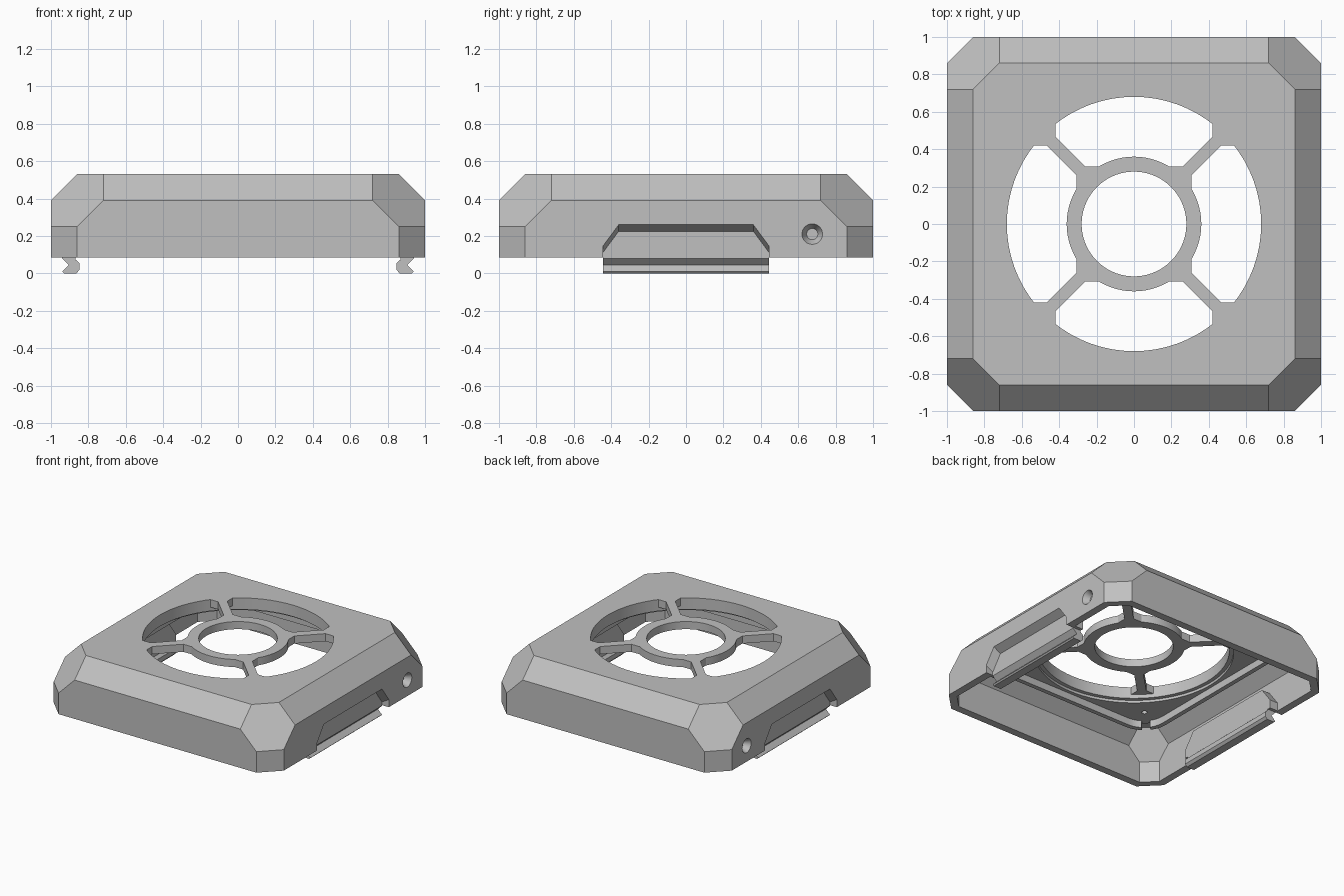
import bpy, bmesh, math
from mathutils import Vector

cube = bpy.data.objects.get("Cube")
if cube:
    bpy.data.objects.remove(cube, do_unlink=True)

grey = bpy.data.materials.new("light_grey")
grey.use_nodes = True
COLOUR = (0.53, 0.53, 0.53, 1)
grey.diffuse_color = COLOUR
grey.node_tree.nodes["Principled BSDF"].inputs["Base Color"].default_value = COLOUR


def finish(name, bm):
    bmesh.ops.recalc_face_normals(bm, faces=bm.faces)
    mesh = bpy.data.meshes.new(name)
    bm.to_mesh(mesh)
    bm.free()
    mesh.materials.append(grey)
    ob = bpy.data.objects.new(name, mesh)
    bpy.context.collection.objects.link(ob)
    return ob


def hull(name, points):
    bm = bmesh.new()
    for p in points:
        bm.verts.new(p)
    bmesh.ops.convex_hull(bm, input=bm.verts)
    bmesh.ops.dissolve_limit(bm, angle_limit=0.01, verts=bm.verts, edges=bm.edges)
    return finish(name, bm)


def slab(name, outline, z0, z1):
    return hull(name, [(x, y, z) for x, y in outline for z in (z0, z1)])


def circle(r, n=72, cx=0, cy=0):
    return [(cx + r * math.cos(i * math.tau / n), cy + r * math.sin(i * math.tau / n)) for i in range(n)]


def rounded_square(half, r):
    c = half - r
    return [p for sx in (-c, c) for sy in (-c, c) for p in circle(r, 32, sx, sy)]


def rect(x0, x1, y0, y1):
    return [(x, y) for x in (x0, x1) for y in (y0, y1)]


def chamfered_block(name, h, c, top, bottom):
    corner = [(h - 2 * c, h - c, top), (h - 2 * c, h, top - c),
              (h - c, h, top - 2 * c), (h - c, h, bottom)]
    corner += [(y, x, z) for x, y, z in corner]
    return hull(name, [(sx * x, sy * y, z) for x, y, z in corner for sx in (-1, 1) for sy in (-1, 1)])


def boolean(target, tool, operation):
    mod = target.modifiers.new("cut", 'BOOLEAN')
    mod.operation = operation
    mod.solver = 'EXACT'
    mod.object = tool
    bpy.context.view_layer.update()
    graph = bpy.context.evaluated_depsgraph_get()
    mesh = bpy.data.meshes.new_from_object(target.evaluated_get(graph))
    target.modifiers.clear()
    target.data = mesh
    bpy.data.objects.remove(tool, do_unlink=True)


def cut(tool):
    boolean(body, tool, 'DIFFERENCE')


def add(tool):
    boolean(body, tool, 'UNION')


# Hollow chamfered housing
BOTTOM, TOP = 0.085, 0.53
body = chamfered_block("housing", 1, 0.14, TOP, BOTTOM)
cut(chamfered_block("cavity", 0.94, 0.1, 0.45, -0.1))

# Square fan seat under the lid, with its pocket and air opening
add(slab("fan_seat", rounded_square(0.77, 0.2), 0.365, 0.48))
cut(slab("fan_pocket", rounded_square(0.735, 0.17), 0.2, 0.42))
cut(slab("step", circle(0.71), 0.2, 0.44))
cut(slab("opening", circle(0.68), 0.2, 0.7))
for sx in (-1, 1):
    for sy in (-1, 1):
        cut(slab("screw_hole", circle(0.02, 16, 0.6 * sx, 0.6 * sy), 0.3, 0.47))
s = math.sqrt(0.5)
cut(slab("wire_slot", [(-s * a - s * b, -s * a + s * b) for a in (0.9, 1.1) for b in (-0.03, 0.03)],
         0.3, 0.42))

# Guard: corner tabs, diagonal spokes and hub ring
GUARD = 0.47
for sx in (-1, 1):
    for sy in (-1, 1):
        add(slab("tab", [(sx * x, sy * y) for x, y in rect(0.42, 0.56, 0.42, 0.56)], GUARD, TOP))
for sign in (-1, 1):
    bar = [(s * (a - sign * b), s * (sign * a + b)) for a in (-0.72, 0.72) for b in (-0.033, 0.033)]
    add(slab("spoke", bar, GUARD, TOP))
add(slab("hub_square", rect(-0.307, 0.307, -0.307, 0.307), GUARD, TOP))
add(slab("hub", circle(0.36), GUARD, TOP))
cut(slab("hub_opening", circle(0.28), 0.2, 0.7))


def trapezoid(x, low, shoulder, high, wide=0.445, narrow=0.36):
    return [(x, sy * y, z) for sy in (-1, 1)
            for y, z in ((wide, low), (wide, shoulder), (narrow, high))]


# Side grips: backing block, sloped recess, screw dimple and snap hook
for side, label in ((1, "left"), (-1, "right")):
    add(hull("backing", trapezoid(side * 0.87, BOTTOM, 0.15, 0.27, 0.47, 0.38)
             + trapezoid(side * 0.96, BOTTOM, 0.15, 0.27, 0.47, 0.38)))
    cut(hull("recess", trapezoid(side * 0.94, 0, 0.11, 0.225) + trapezoid(side, 0, 0.145, 0.26)
             + trapezoid(side * 1.05, 0, 0.145, 0.26)))
    cut(hull("dimple", [(side * x, 0.675 + y, 0.21 + z)
                        for x, r in ((0.95, 0.03), (0.97, 0.03), (1.0, 0.055), (1.02, 0.055))
                        for y, z in circle(r, 32)]))
    profile = [(0.94, 0.088), (0.94, 0.08), (0.905, 0.045), (0.94, 0.01), (0.93, 0), (0.865, 0),
               (0.848, 0.018), (0.848, 0.055), (0.87, 0.075), (0.87, 0.088)]
    bm = bmesh.new()
    face = bm.faces.new([bm.verts.new((side * x, -0.445, z)) for x, z in profile])
    grown = bmesh.ops.extrude_face_region(bm, geom=[face])["geom"]
    bmesh.ops.translate(bm, vec=Vector((0, 0.89, 0)),
                        verts=[v for v in grown if isinstance(v, bmesh.types.BMVert)])
    finish(label + "_snap_hook", bm)

# Smooth the round walls, keep every corner crisp
bpy.ops.object.select_all(action='DESELECT')
body.select_set(True)
bpy.context.view_layer.objects.active = body
bpy.ops.object.shade_smooth_by_angle(angle=math.radians(20))
